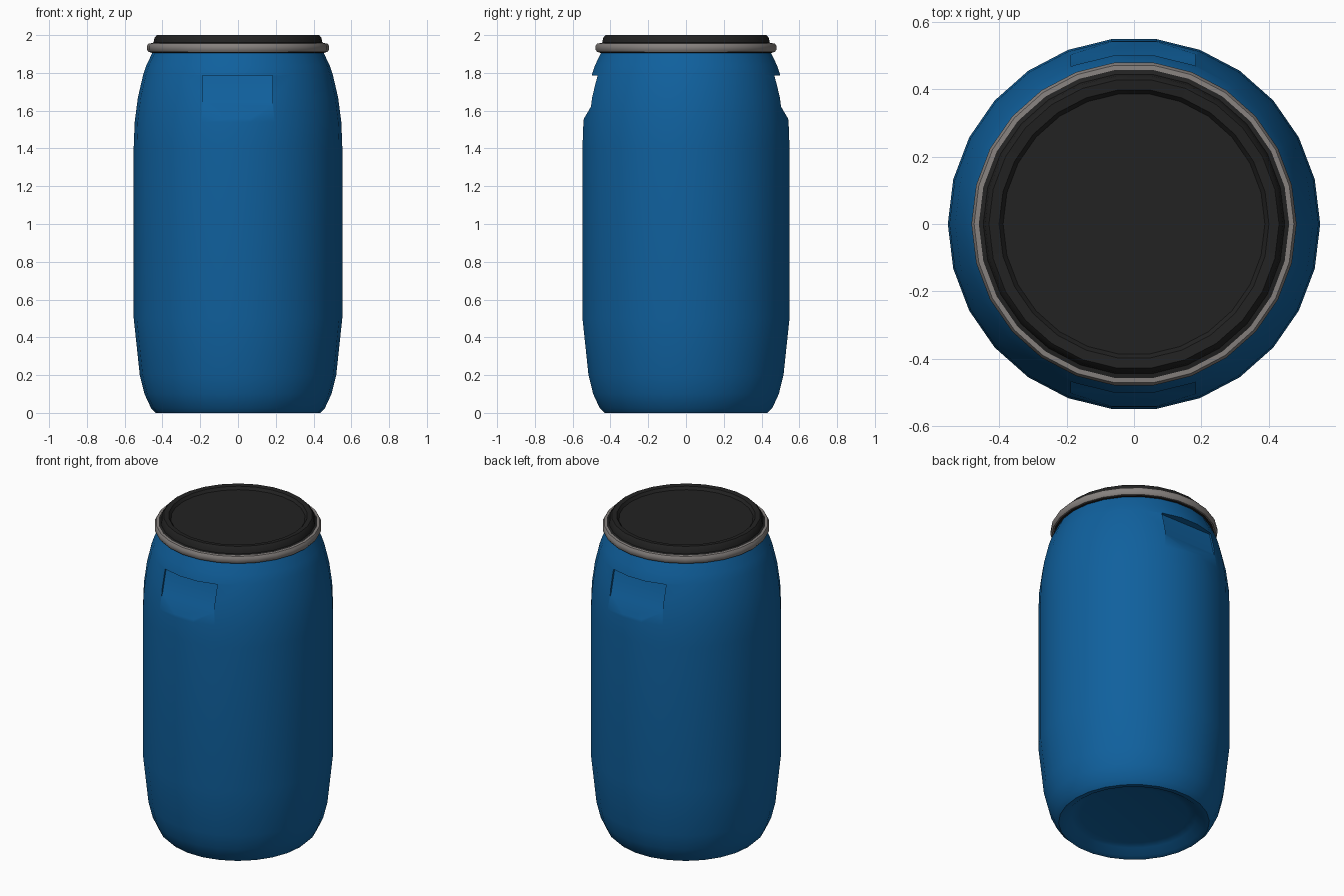
import bpy, bmesh, math

SIDES = 26

cube = bpy.data.objects.get("Cube")
if cube:
    bpy.data.objects.remove(cube, do_unlink=True)


def material(name, rgb, roughness=0.5):
    mat = bpy.data.materials.new(name)
    mat.use_nodes = True
    mat.diffuse_color = (*rgb, 1)
    bsdf = mat.node_tree.nodes["Principled BSDF"]
    bsdf.inputs["Base Color"].default_value = (*rgb, 1)
    bsdf.inputs["Roughness"].default_value = roughness
    return mat


def new_object(name, bm, mat=None):
    bmesh.ops.recalc_face_normals(bm, faces=bm.faces)
    mesh = bpy.data.meshes.new(name)
    bm.to_mesh(mesh)
    bm.free()
    obj = bpy.data.objects.new(name, mesh)
    bpy.context.collection.objects.link(obj)
    if mat:
        mesh.materials.append(mat)
    return obj


def select_only(obj):
    bpy.ops.object.select_all(action='DESELECT')
    obj.select_set(True)
    bpy.context.view_layer.objects.active = obj


def smooth(obj, degrees):
    select_only(obj)
    bpy.ops.object.shade_smooth_by_angle(angle=math.radians(degrees))


def lathe(name, profile, mat, closed_loop=False):
    """Revolve (radius, height) points; open profiles are capped at both ends."""
    bm = bmesh.new()
    rings = []
    for r, z in profile:
        angles = [2 * math.pi * i / SIDES for i in range(SIDES)]
        rings.append([bm.verts.new((r * math.cos(a), r * math.sin(a), z)) for a in angles])
    pairs = list(zip(rings, rings[1:]))
    if closed_loop:
        pairs.append((rings[-1], rings[0]))
    else:
        bm.faces.new(rings[0])
        bm.faces.new(rings[-1])
    for low, high in pairs:
        for i in range(SIDES):
            j = (i + 1) % SIDES
            bm.faces.new((low[i], low[j], high[j], high[i]))
    return new_object(name, bm, mat)


def grip_cutter(side):
    """Wedge that hollows a hand grip under a flat lip."""
    outline = [(0.61, 1.44), (0.492, 1.64), (0.455, 1.785), (0.61, 1.785)]
    bm = bmesh.new()
    ends = [[bm.verts.new((x, side * y, z)) for y, z in outline] for x in (-0.187, 0.183)]
    for end in ends:
        bm.faces.new(end)
    for i in range(len(outline)):
        j = (i + 1) % len(outline)
        bm.faces.new((ends[0][i], ends[0][j], ends[1][j], ends[1][i]))
    return new_object("grip_cutter", bm)


blue = material("blue plastic", (0.005, 0.118, 0.34))
black = material("black plastic", (0.016, 0.016, 0.016))
steel = material("grey steel", (0.24, 0.22, 0.21), 0.4)

# Barrel body with a recessed base
body = lathe("barrel_body", [
    (0.31, 0.045), (0.36, 0.035), (0.40, 0.005), (0.435, 0.0), (0.46, 0.025),
    (0.495, 0.1), (0.52, 0.2), (0.552, 0.5), (0.552, 1.41), (0.547, 1.54),
    (0.53, 1.67), (0.502, 1.79), (0.485, 1.84), (0.447, 1.92)], blue)

# Hand grips at front and back
for side in (-1, 1):
    cutter = grip_cutter(side)
    select_only(body)
    cut = body.modifiers.new("grip", 'BOOLEAN')
    cut.operation = 'DIFFERENCE'
    cut.solver = 'EXACT'
    cut.object = cutter
    bpy.ops.object.modifier_apply(modifier=cut.name)
    bpy.data.objects.remove(cutter, do_unlink=True)
smooth(body, 35)

# Lid with raised rim and shallow sunken centre
lid = lathe("lid", [
    (0.43, 1.905), (0.466, 1.907), (0.466, 1.955), (0.447, 1.96), (0.442, 1.985),
    (0.43, 2.0), (0.40, 1.997), (0.388, 1.98), (0.378, 1.98)], black)
smooth(lid, 30)

# Clamping ring round the lid
ring = lathe("clamp_ring", [
    (0.46, 1.957), (0.474, 1.956), (0.482, 1.943), (0.482, 1.923),
    (0.474, 1.911), (0.46, 1.91)], steel, closed_loop=True)
smooth(ring, 50)
